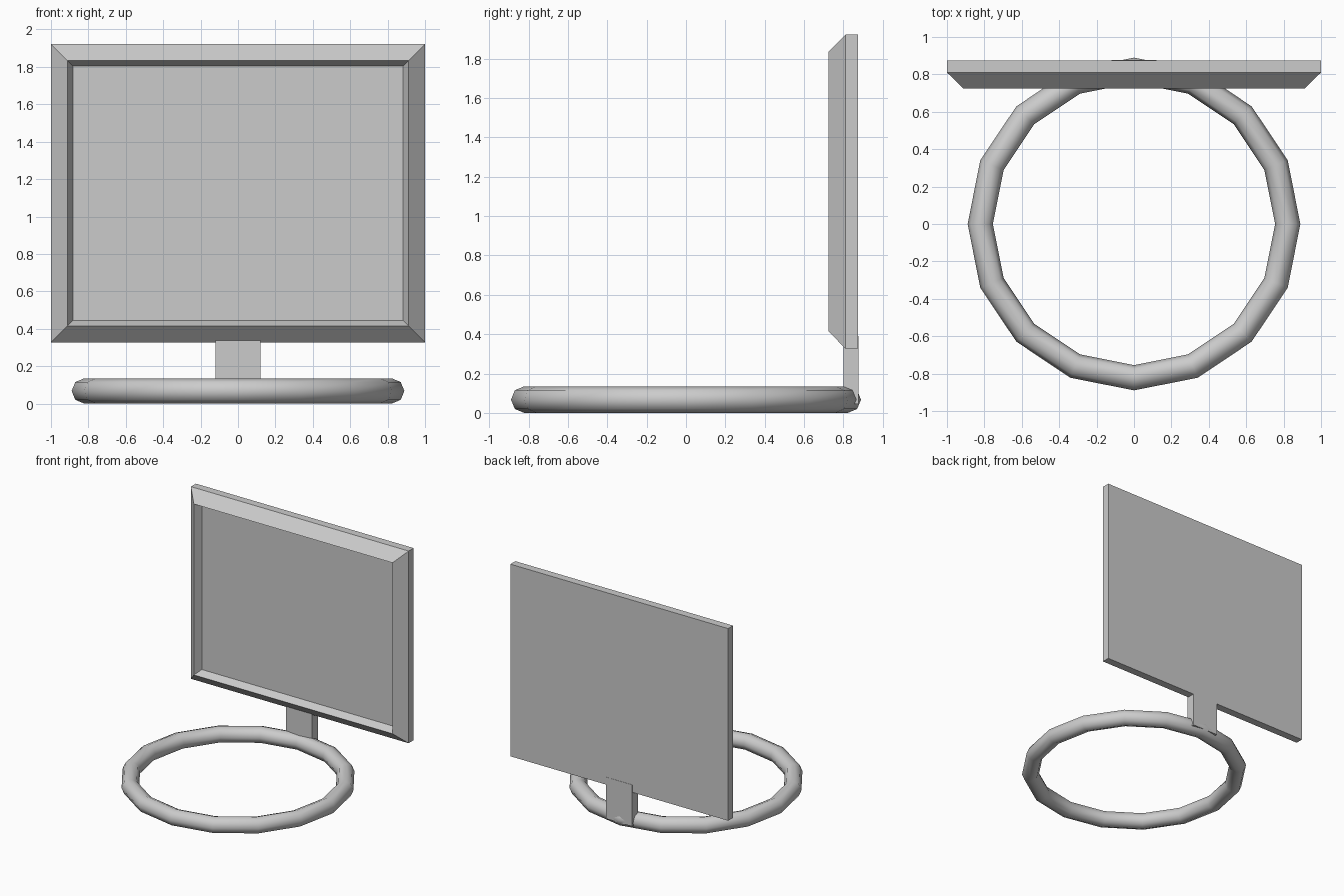
import bpy, bmesh
from mathutils import Vector

if "Cube" in bpy.data.objects:
    bpy.data.objects.remove(bpy.data.objects["Cube"])


def new_object(name, bm):
    bmesh.ops.recalc_face_normals(bm, faces=bm.faces)
    mesh = bpy.data.meshes.new(name)
    bm.to_mesh(mesh)
    bm.free()
    obj = bpy.data.objects.new(name, mesh)
    bpy.context.collection.objects.link(obj)
    return obj


def smooth(obj, degrees):
    bpy.ops.object.select_all(action='DESELECT')
    obj.select_set(True)
    bpy.context.view_layer.objects.active = obj
    bpy.ops.object.shade_smooth_by_angle(angle=degrees * 3.14159265 / 180)


def box(bm, x0, x1, y0, y1, z0, z1):
    verts = bmesh.ops.create_cube(bm, size=1)["verts"]
    for v in verts:
        v.co = Vector((x1 if v.co.x > 0 else x0,
                       y1 if v.co.y > 0 else y0,
                       z1 if v.co.z > 0 else z0))


def inset_to(bm, face, thickness, y):
    bmesh.ops.inset_region(bm, faces=[face], thickness=thickness, use_even_offset=True)
    for v in face.verts:
        v.co.y = y
    bm.normal_update()


# Base ring: 16 segments around, octagonal tube
R, r = 0.822, 0.0675
bpy.ops.mesh.primitive_torus_add(major_radius=R, minor_radius=r,
                                 major_segments=16, minor_segments=8,
                                 location=(0, 0, r))
ring = bpy.context.object
ring.name = "base_ring"
smooth(ring, 60)

# Screen: flat slab, chamfered bezel rising forward, panel recessed behind the rim
bm = bmesh.new()
box(bm, -1, 1, 0.81, 0.875, 0.327, 1.922)
bm.normal_update()
front = min(bm.faces, key=lambda f: f.calc_center_median().y)
inset_to(bm, front, 0.088, 0.724)
inset_to(bm, front, 0.03, 0.785)
smooth(new_object("screen", bm), 30)

# Neck joining the back of the screen to the ring
bm = bmesh.new()
box(bm, -0.12, 0.12, 0.8, 0.877, 0.045, 0.39)
new_object("neck", bm)
